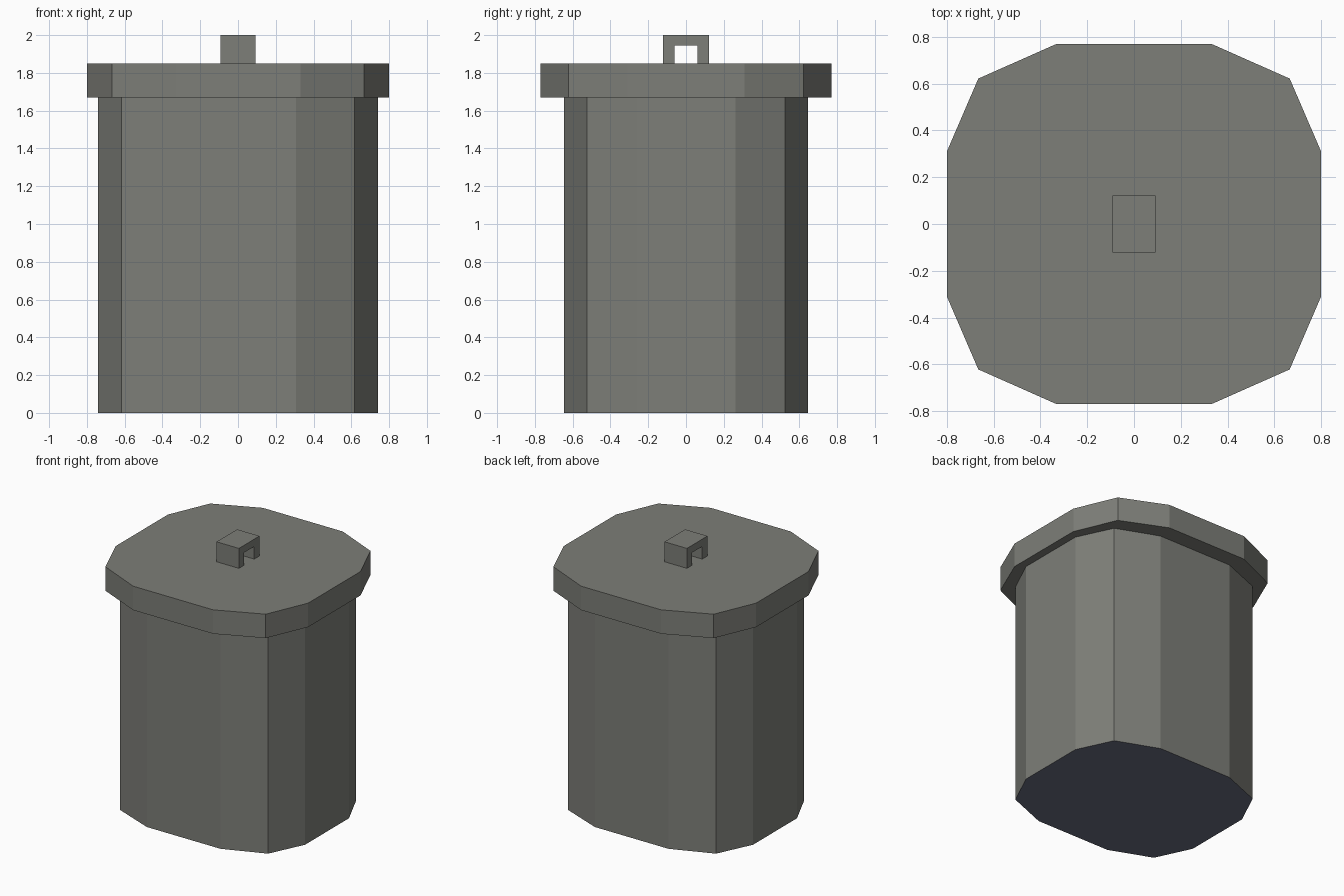
import bpy, bmesh

if "Cube" in bpy.data.objects:
    bpy.data.objects.remove(bpy.data.objects["Cube"])


def material(name, color):
    m = bpy.data.materials.new(name)
    m.diffuse_color = (*color, 1)
    m.use_nodes = True
    m.node_tree.nodes["Principled BSDF"].inputs["Base Color"].default_value = m.diffuse_color
    return m


gray = material("metal gray", (0.205, 0.209, 0.188))
slate = material("slate base", (0.14, 0.152, 0.212))


def prism(name, outline, axis, lo, hi, mats):
    """Extrude a closed 2D outline along an axis (x or z)."""
    bm = bmesh.new()
    place = (lambda a, b: (a, b, lo)) if axis == "z" else (lambda a, b: (lo, a, b))
    face = bm.faces.new([bm.verts.new(place(a, b)) for a, b in outline])
    ext = bmesh.ops.extrude_face_region(bm, geom=[face], use_keep_orig=True)
    moved = [v for v in ext["geom"] if isinstance(v, bmesh.types.BMVert)]
    d = hi - lo
    bmesh.ops.translate(bm, verts=moved, vec=(0, 0, d) if axis == "z" else (d, 0, 0))
    bmesh.ops.recalc_face_normals(bm, faces=bm.faces)
    # second material goes on the downward facing base
    for f in bm.faces:
        f.material_index = 1 if len(mats) > 1 and f.normal.z < -0.9 else 0
    me = bpy.data.meshes.new(name)
    bm.to_mesh(me)
    bm.free()
    for m in mats:
        me.materials.append(m)
    ob = bpy.data.objects.new(name, me)
    bpy.context.collection.objects.link(ob)
    return ob


def ring(quarter):
    """Mirror a quarter outline into a full twelve-sided outline."""
    half = quarter + [(x, -y) for x, y in reversed(quarter)]
    return half + [(-x, -y) for x, y in half]


# Bin body, slightly narrower than the lid
prism("bin_body", ring([(0.306, 0.645), (0.616, 0.523), (0.74, 0.261)]), "z", 0, 1.67, [gray, slate])

# Overhanging lid
prism("lid", ring([(0.332, 0.77), (0.666, 0.622), (0.80, 0.311)]), "z", 1.67, 1.85, [gray])

# Arched handle
prism("lid_handle", [(-0.122, 1.85), (-0.122, 2.0), (0.122, 2.0), (0.122, 1.85),
                     (0.06, 1.85), (0.06, 1.945), (-0.06, 1.945), (-0.06, 1.85)],
      "x", -0.093, 0.093, [gray])
